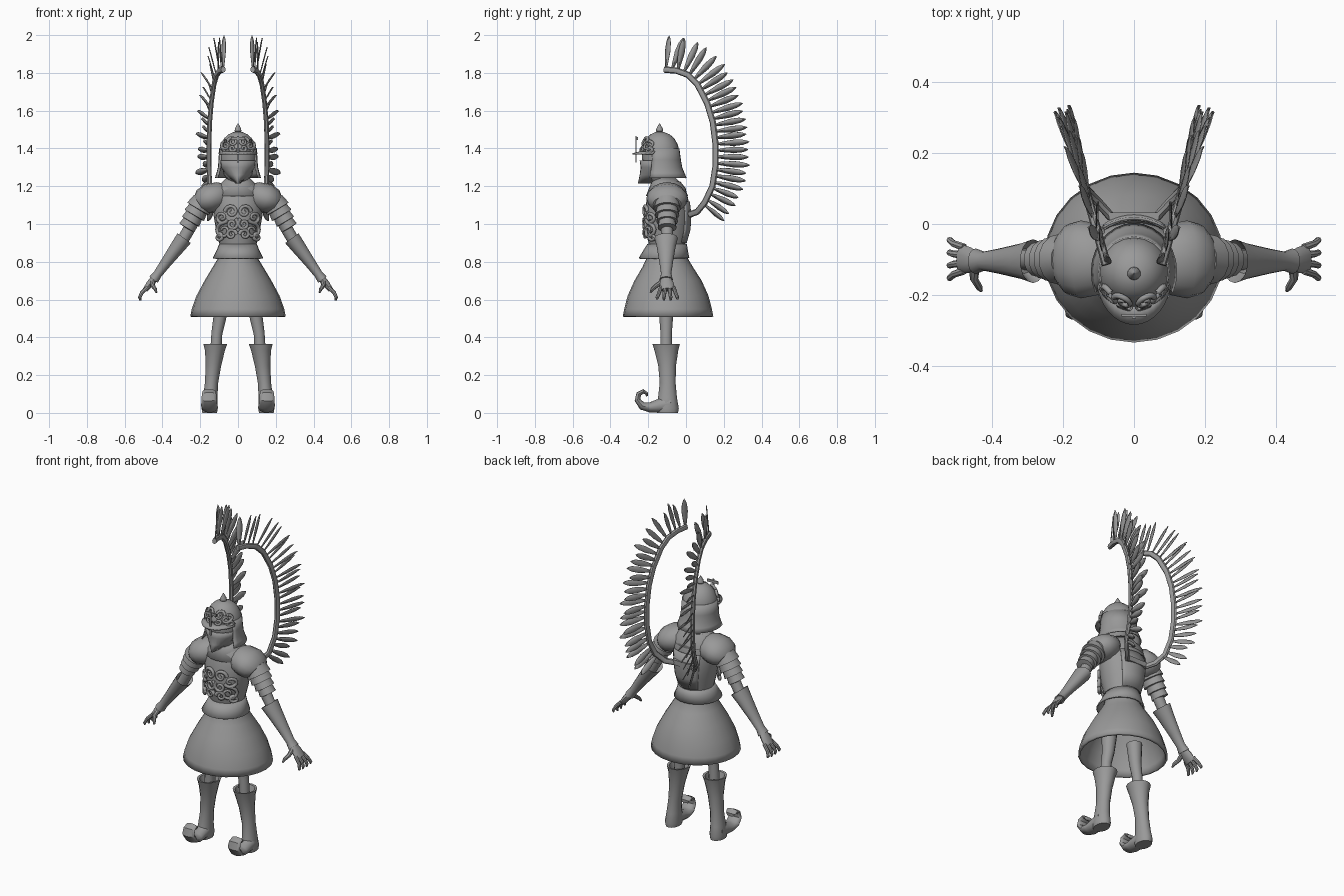
import bpy, bmesh, math
from mathutils import Vector

default_cube = bpy.data.objects.get("Cube")
if default_cube:
    bpy.data.objects.remove(default_cube, do_unlink=True)

GREY = (0.32, 0.32, 0.32, 1.0)
steel = bpy.data.materials.new("plain grey")
steel.use_nodes = True
steel.diffuse_color = GREY
steel.node_tree.nodes["Principled BSDF"].inputs["Base Color"].default_value = GREY

X, Y, Z = Vector((1, 0, 0)), Vector((0, 1, 0)), Vector((0, 0, 1))


def finish(name, data, thick=0, mirror=False, angle=40):
    """Link an object, add its modifiers and shade it."""
    ob = bpy.data.objects.new(name, data)
    bpy.context.collection.objects.link(ob)
    data.materials.append(steel)
    if thick:
        solid = ob.modifiers.new("thickness", 'SOLIDIFY')
        solid.thickness = thick
        solid.offset = -1
    if mirror:
        ob.modifiers.new("mirror", 'MIRROR')
    if ob.type == 'MESH':
        bpy.ops.object.select_all(action='DESELECT')
        ob.select_set(True)
        bpy.context.view_layer.objects.active = ob
        bpy.ops.object.shade_smooth_by_angle(angle=math.radians(angle))
    return ob


def from_bmesh(name, bm, **options):
    bmesh.ops.recalc_face_normals(bm, faces=bm.faces)
    mesh = bpy.data.meshes.new(name)
    bm.to_mesh(mesh)
    bm.free()
    return finish(name, mesh, **options)


def bridge(bm, rings, closed):
    for low, high in zip(rings, rings[1:]):
        count = len(low)
        for i in range(count if closed else count - 1):
            j = (i + 1) % count
            bm.faces.new((low[i], low[j], high[j], high[i]))


def tube(name, stations, ref=Y, axis=None, sides=12, **options):
    """Sweep ellipses through stations of (x, y, z, radius along ref, other radius)."""
    bm = bmesh.new()
    centres = [Vector(s[:3]) for s in stations]
    rings = []
    for k, s in enumerate(stations):
        t = axis or centres[min(k + 1, len(centres) - 1)] - centres[max(k - 1, 0)]
        v = t.cross(ref).normalized()
        u = v.cross(t).normalized()
        turns = [math.tau * i / sides for i in range(sides)]
        rings.append([bm.verts.new(centres[k] + u * s[3] * math.cos(a) + v * s[4] * math.sin(a))
                      for a in turns])
    bridge(bm, rings, True)
    bm.faces.new(rings[0])
    bm.faces.new(rings[-1])
    return from_bmesh(name, bm, **options)


def shell(name, rows, start=0, end=360, sides=20, cap=False, **options):
    """Upright shell from rows of (z, centre y, x radius, y radius); angle zero is the front."""
    bm = bmesh.new()
    full = end - start == 360
    rings = []
    for z, cy, rx, ry in rows:
        turns = [math.radians(start + (end - start) * i / sides)
                 for i in range(sides if full else sides + 1)]
        rings.append([bm.verts.new((rx * math.sin(a), cy - ry * math.cos(a), z)) for a in turns])
    bridge(bm, rings, full)
    if cap:
        bm.faces.new(rings[0])
        bm.faces.new(rings[-1])
    return from_bmesh(name, bm, **options)


def box(name, centre, size):
    bm = bmesh.new()
    bmesh.ops.create_cube(bm, size=1)
    for v in bm.verts:
        v.co = Vector([c + p * s for c, p, s in zip(centre, v.co, size)])
    return from_bmesh(name, bm)


def scrollwork(name, swirls, surface, depth):
    """Raised spirals (x, z, radius, start angle, direction) laid on a surface y(x, z)."""
    curve = bpy.data.curves.new(name, 'CURVE')
    curve.dimensions = '3D'
    curve.bevel_depth = depth
    curve.bevel_resolution = 1
    steps = 18
    for cx, cz, radius, begin, way in swirls:
        line = curve.splines.new('POLY')
        line.points.add(steps - 1)
        for i, p in enumerate(line.points):
            f = i / (steps - 1)
            a = math.radians(begin) + way * f * 8
            r = radius * (1 - 0.75 * f)
            x, z = max(cx + r * math.cos(a), 0), cz + r * math.sin(a)
            p.co = (x, surface(x, z), z, 1)
            p.radius = 1 - 0.4 * f
    return finish(name, curve, mirror=True)


# Skirt and waist
shell("skirt", [(.51, -.095, .253, .24), (.55, -.095, .245, .232), (.62, -.095, .22, .214),
                (.7, -.095, .177, .178), (.77, -.097, .135, .135), (.82, -.1, .105, .108),
                (.87, -.1, .095, .1)], thick=.014, sides=24)
shell("waist_flare", [(.895, -.1, .1, .104), (.86, -.108, .113, .118), (.82, -.116, .134, .134)],
      thick=.008, sides=24)

# Torso armour
shell("torso", [(.84, -.1, .09, .09), (.9, -.1, .1, .098), (.97, -.1, .117, .118),
                (1.05, -.1, .13, .123), (1.13, -.098, .138, .11), (1.19, -.097, .122, .095),
                (1.225, -.1, .08, .07)], cap=True, sides=24)
shell("neck_collar", [(1.25, -.115, .055, .055), (1.215, -.105, .09, .08),
                      (1.15, -.1, .126, .112)], thick=.008)
shell("back_plate", [(.9, -.1, .104, .104), (.97, -.1, .122, .124), (1.05, -.1, .135, .129),
                     (1.12, -.098, .14, .118)], 140, 220, 10, thick=.008)
box("wing_mount", (0, .022, 1.055), (.14, .02, .03))
tube("neck", [(0, -.12, 1.17, .05, .05), (0, -.13, 1.3, .05, .05)])


def chest_front(x, z):
    return -.1 - .121 * math.sqrt(max(1 - (x / .133) ** 2, .05))


scrollwork("chest_ornament",
           [(.075, .965, .042, 90, -1), (.085, 1.035, .033, 200, 1), (.035, 1.065, .034, 0, 1),
            (.03, 1.0, .032, 120, 1), (.035, .945, .028, 180, -1), (.1, .93, .02, 90, 1)],
           chest_front, .011)

# Helmet
shell("helmet_dome", [(1.33, -.135, .096, .096), (1.38, -.135, .1, .1), (1.42, -.135, .092, .092),
                      (1.455, -.135, .072, .072), (1.475, -.137, .05, .05),
                      (1.488, -.14, .02, .02)], cap=True)
shell("helmet_finial", [(1.48, -.14, .01, .01), (1.492, -.14, .019, .019),
                        (1.505, -.14, .017, .017), (1.532, -.14, .002, .002)], cap=True, sides=10)
shell("face", [(1.22, -.14, .04, .04), (1.26, -.14, .075, .075), (1.34, -.135, .09, .088)],
      cap=True, sides=16)
shell("chin_guard", [(1.335, -.14, .1, .105), (1.3, -.14, .092, .1), (1.26, -.145, .065, .1),
                     (1.215, -.155, .012, .1)], -80, 80, 12, thick=.007)
shell("neck_guard", [(1.4, -.135, .1, .1), (1.34, -.135, .103, .108), (1.3, -.135, .106, .115),
                     (1.27, -.135, .114, .127), (1.245, -.135, .122, .138)], 65, 295, 18, thick=.007)
shell("helmet_peak", [(1.388, -.135, .098, .096), (1.374, -.14, .108, .145)], -75, 75, 14, thick=.007)
box("nose_bar", (0, -.264, 1.395), (.012, .006, .14))
box("nose_bar_end", (0, -.258, 1.452), (.072, .007, .016))


def dome_front(x, z):
    return -.138 - math.sqrt(max(.0102 - x * x - .75 * max(z - 1.38, 0) ** 2, .0001))


scrollwork("helmet_ornament",
           [(.03, 1.435, .026, 0, 1), (.066, 1.415, .024, 90, -1), (.03, 1.4, .018, 180, 1),
            (.08, 1.39, .014, 90, -1)], dome_front, .009)

# Shoulders and arms
tube("shoulder_plate", [(.078, -.1, 1.15, .08, .066), (.1, -.1, 1.148, .1, .075),
                        (.15, -.1, 1.135, .11, .079), (.185, -.1, 1.118, .1, .07),
                        (.205, -.1, 1.105, .075, .05)], mirror=True, sides=16)
for i in range(4):
    f = i / 3
    x, z, r = .185 + .06 * f, 1.125 - .1 * f, .072 - .022 * f
    tube(f"arm_band_{i + 1}", [(x, -.1, z, r * .85, r * .8), (x + .026, -.1, z - .045, r, r * .95),
                               (x + .028, -.1, z - .048, r * .6, r * .6)], mirror=True, sides=14)
tube("arm", [(.17, -.1, 1.15, .04, .04), (.25, -.1, .99, .033, .033), (.3, -.1, .9, .03, .03),
             (.36, -.1, .82, .03, .03)], mirror=True)
slope = Vector((.14, 0, -.19))
tube("forearm_guard", [(.31, -.105, .89, .035, .03), (.285, -.105, .925, .062, .045),
                       (.32, -.105, .878, .05, .04), (.38, -.105, .797, .036, .03),
                       (.425, -.105, .735, .027, .024), (.447, -.105, .705, .036, .028)],
     axis=slope, mirror=True, sides=14)

# Hands
tube("palm", [(.44, -.105, .715, .026, .02), (.465, -.102, .685, .037, .02),
              (.49, -.098, .652, .04, .015)], mirror=True, sides=10)
for i in range(4):
    y = -.066 - .022 * i
    spread = (i - 1.5) * -.007
    drop = .006 * abs(i - 1.5)
    tube(f"finger_{i + 1}", [(.48, y, .665, .011, .011), (.51, y + spread, .635, .01, .01),
                             (.521, y + spread * 2, .61, .009, .009),
                             (.517, y + spread * 2, .592 + drop, .005, .005)], mirror=True, sides=8)
tube("thumb", [(.45, -.12, .7, .015, .013), (.452, -.155, .675, .012, .012),
               (.438, -.178, .655, .01, .01), (.432, -.188, .637, .005, .005)],
     ref=X, mirror=True, sides=8)

# Legs and curled boots
tube("leg", [(.09, -.105, .62, .045, .045), (.097, -.105, .5, .036, .034),
             (.112, -.105, .42, .03, .029), (.118, -.105, .31, .032, .03)], mirror=True)
tube("boot_shaft", [(.15, -.098, 0, .056, .04), (.15, -.098, .025, .06, .044),
                    (.147, -.098, .08, .05, .039), (.14, -.097, .16, .042, .036),
                    (.13, -.1, .25, .047, .042), (.122, -.104, .33, .063, .054),
                    (.12, -.105, .366, .073, .065), (.12, -.105, .364, .06, .053),
                    (.12, -.105, .32, .045, .04)], axis=Z, mirror=True, sides=14)
tube("boot_toe", [(.15, -.08, .05, .04, .05), (.15, -.14, .038, .042, .038),
                  (.15, -.19, .029, .044, .028), (.152, -.232, .037, .043, .022),
                  (.153, -.257, .068, .041, .016), (.153, -.25, .1, .038, .014),
                  (.153, -.225, .114, .035, .012), (.153, -.208, .102, .03, .009),
                  (.153, -.207, .088, .02, .005)], ref=X, mirror=True, sides=14)

# Wing frames: a curved rod lying in an upright plane that opens outwards to the back
bends = [(.02, 1.05), (.06, 1.065), (.1, 1.115), (.14, 1.2), (.157, 1.31), (.157, 1.42),
         (.142, 1.54), (.112, 1.64), (.06, 1.74), (.01, 1.79), (-.05, 1.812), (-.115, 1.818)]


def on_wing(y, z):
    return Vector((.11 + .28 * y, y, z))


across = Vector((1, -.28, 0)).normalized()
rod = [on_wing(*b) for b in bends]
rod[0].x, rod[1].x = .065, .1
tube("wing_rod", [(*p, .013, .017) for p in rod], ref=across, sides=8, mirror=True)

# Wing feathers, evenly spaced along the rod
legs = [(b - a).length for a, b in zip(rod, rod[1:])]


def along(d):
    for a, b, size in zip(rod, rod[1:], legs):
        if d <= size:
            break
        d -= size
    return a.lerp(b, d / size)


bm = bmesh.new()
first, total, count = legs[0] + legs[1] * .8, sum(legs), 27
outline = [(0, .005), (.25, .012), (.55, .018), (.8, .015), (.93, .008), (1, .001)]
for i in range(count):
    f = i / (count - 1)
    d = first + (total - .008 - first) * f
    root = along(d)
    tangent = (along(min(d + .05, total)) - along(d - .05)).normalized()
    lean = across * (.13 * math.sin(i * 2.4))
    out = (tangent.cross(across) * -1)
    if out.dot(root - on_wing(-.02, 1.43)) < 0:
        out = -out
    out = (out + lean).normalized()
    side = (tangent + across * .45).normalized()
    length = .145 + .037 * min(1, f * 4)
    rings = []
    for t, w in outline:
        p = root + out * length * t
        rings.append([bm.verts.new(q) for q in (p - side * w, p + across * .003, p + side * w)])
    bridge(bm, rings, False)
from_bmesh("wing_feathers", bm, thick=.003, mirror=True, angle=20)
